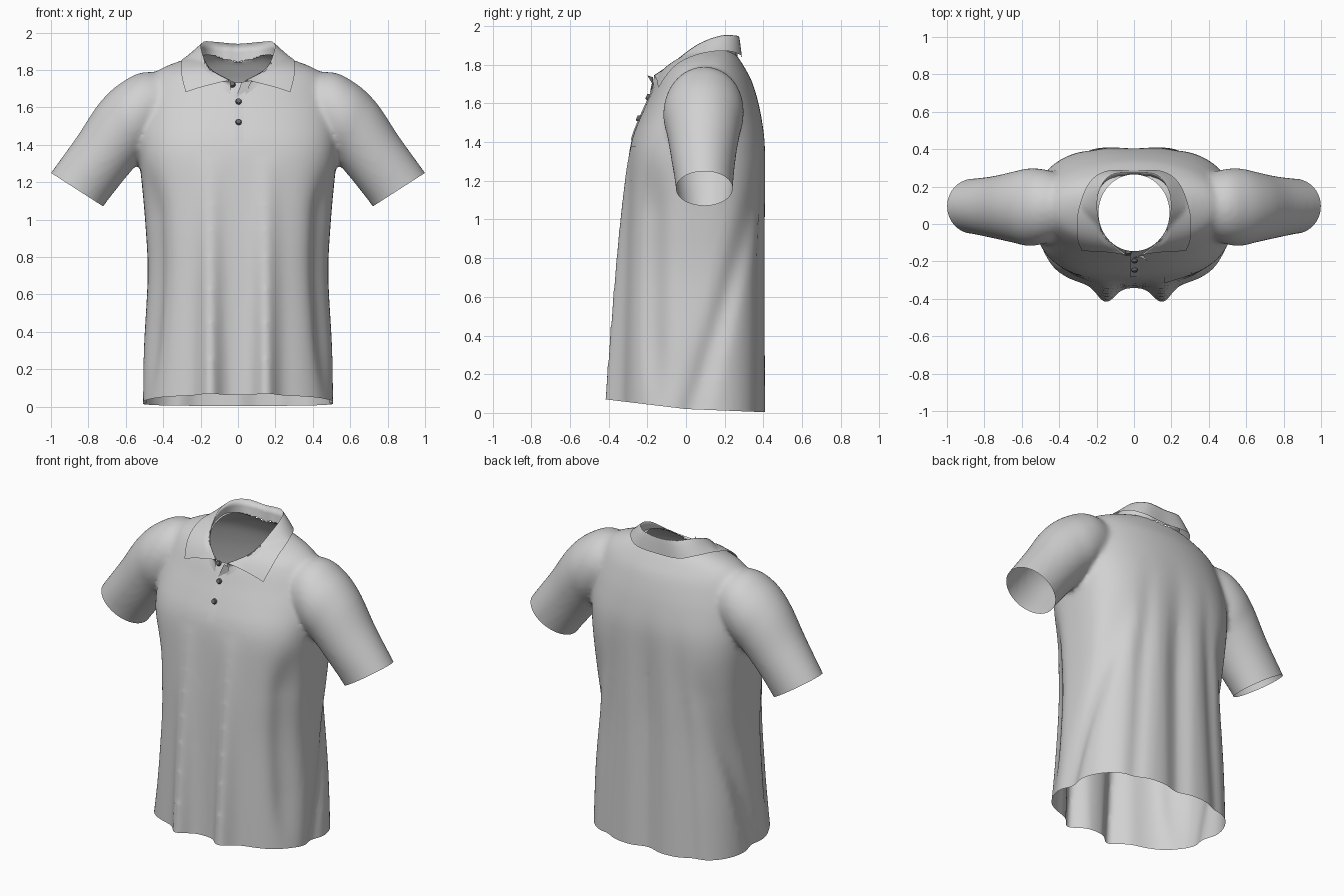
import bpy, bmesh, math
from mathutils import Vector, Matrix
from mathutils.bvhtree import BVHTree

cube = bpy.data.objects.get("Cube")
if cube:
    bpy.data.objects.remove(cube, do_unlink=True)


def material(name, rgb):
    m = bpy.data.materials.new(name)
    m.use_nodes = True
    m.diffuse_color = (*rgb, 1)
    m.node_tree.nodes["Principled BSDF"].inputs["Base Color"].default_value = (*rgb, 1)
    return m


FABRIC = material("light grey fabric", (0.64, 0.64, 0.64))
BUTTON = material("dark grey button", (0.14, 0.14, 0.14))


def make_object(name, bm, mat):
    mesh = bpy.data.meshes.new(name)
    bm.to_mesh(mesh)
    bm.free()
    mesh.shade_smooth()
    mesh.materials.append(mat)
    ob = bpy.data.objects.new(name, mesh)
    bpy.context.collection.objects.link(ob)
    return ob


def spline(points, t):
    """Point at t (0 to 1) on a smooth curve through tuples of any length."""
    n = len(points) - 1
    i = min(int(t * n), n - 1)
    u = t * n - i
    a, b, c, d = (points[max(0, min(n, i + k))] for k in (-1, 0, 1, 2))
    return [q + 0.5 * u * (r - p + u * (2 * p - 5 * q + 4 * r - s + u * (3 * (q - r) + s - p)))
            for p, q, r, s in zip(a, b, c, d)]


def skin(bm, rows, closed):
    """Quads between rows of points; closed rows also get end caps."""
    grid = [[bm.verts.new(p) for p in row] for row in rows]
    n = len(grid[0])
    for r, s in zip(grid, grid[1:]):
        for i in range(n if closed else n - 1):
            j = (i + 1) % n
            bm.faces.new((r[i], r[j], s[j], s[i]))
    if closed:
        bm.faces.new(grid[0][::-1])
        bm.faces.new(grid[-1])


def bump(d, width):
    return math.exp(-(d / width) ** 2)


def ramp(x):
    x = max(0, min(1, x))
    return x * x * (3 - 2 * x)


# Torso: height, half width, front, back
TORSO = [(-0.1, .52, -.345, .415), (0.3, .505, -.335, .412), (0.7, .483, -.325, .41),
         (1.0, .497, -.315, .412), (1.3, .525, -.298, .412), (1.42, .535, -.278, .407),
         (1.52, .535, -.24, .392), (1.62, .525, -.195, .37), (1.72, .495, -.15, .338),
         (1.79, .44, -.10, .30), (1.845, .32, -.02, .265), (1.885, .17, .08, .23)]


def torso_ring(t, count=160):
    z, w, front, back = spline(TORSO, t)
    power = 2 / (2.8 - 0.75 * ramp((z - 1.25) / 0.5))
    mid, half = (front + back) / 2, (back - front) / 2
    low = max(0, min(1, 1 - z / 1.35))
    drop = ramp((1.6 - z) / 0.8)
    ring = []
    for i in range(count):
        a = math.tau * i / count
        c, s = math.cos(a), math.sin(a)
        x = w * math.copysign(abs(c) ** power, c)
        y = mid + half * math.copysign(abs(s) ** power, s)
        # Hanging folds at the front, the back and the sides
        if s < 0:
            y -= 0.09 * low ** 0.8 * bump(abs(x) - 0.15, 0.06)
        else:
            y -= 0.035 * drop * bump(x, 0.07)
            y -= 0.02 * drop * bump(abs(x) - 0.3 + 0.06 * z, 0.05)
        side = min(1, abs(c) * 1.5) * ramp((1.35 - z) * 3)
        x *= 1 - side * (0.09 * bump(y + 0.17, 0.07) * ramp(z * 2 + 0.2)
                         + 0.06 * bump(y - 0.03 - 0.3 * z, 0.06))
        ring.append((x, y, z))
    return ring


# Sleeve: lower x, lower z, upper x, upper z, centre y, half depth
SLEEVE = [(.24, 1.50, .26, 1.74, .10, .12), (.42, 1.41, .48, 1.79, .095, .19),
          (.49, 1.35, .62, 1.735, .09, .208), (.54, 1.295, .74, 1.625, .09, .19),
          (.62, 1.2, .86, 1.445, .09, .167), (.72, 1.07, 1.0, 1.25, .095, .147),
          (.79, .96, 1.07, 1.14, .095, .145)]


def sleeve_ring(t, side, count=64):
    x0, z0, x1, z1, cy, dy = spline(SLEEVE, t)
    ring = []
    for i in range(count):
        a = math.tau * i / count
        k = 0.5 + 0.5 * math.cos(a)
        ring.append((side * (x0 + (x1 - x0) * k), cy + dy * math.sin(a), z0 + (z1 - z0) * k))
    return ring


# Merge torso and sleeves into one blended shell
bm = bmesh.new()
skin(bm, [torso_ring(i / 90) for i in range(91)], True)
for side in (-1, 1):
    skin(bm, [sleeve_ring(i / 36, side) for i in range(37)], True)
bmesh.ops.recalc_face_normals(bm, faces=bm.faces)
blank = make_object("shirt_blank", bm, FABRIC)
remesh = blank.modifiers.new("Merge", 'REMESH')
remesh.mode = 'VOXEL'
remesh.voxel_size = 0.015
smooth = blank.modifiers.new("Blend", 'SMOOTH')
smooth.iterations = 10
bm = bmesh.new()
bm.from_object(blank, bpy.context.evaluated_depsgraph_get())
bpy.data.objects.remove(blank, do_unlink=True)


def trim(faces, point, normal):
    verts = {v for f in faces for v in f.verts}
    edges = {e for f in faces for e in f.edges}
    bmesh.ops.bisect_plane(bm, geom=list(verts) + list(edges) + list(faces),
                           plane_co=point, plane_no=normal, clear_outer=True)


# Open the hem, raised at the front, and the cuffs
for slope in (-0.12, -0.04):
    trim([f for f in bm.faces if f.calc_center_median().z < 0.3], (0, 0, 0.02), (0, slope, -1))
for side in (-1, 1):
    sleeve = [f for f in bm.faces if f.calc_center_median().x * side > 0.58]
    trim(sleeve, (side * 0.86, 0, 1.16), (side * 0.54, 0, -0.84))


# Open the neck with a clean oval edge
def oval(p):
    return math.hypot(p.x / 0.19, (p.y - 0.06) / 0.205)


bmesh.ops.delete(bm, context='FACES', geom=[
    f for f in bm.faces if f.calc_center_median().z > 1.5 and oval(f.calc_center_median()) < 1])
for v in bm.verts:
    if v.is_boundary and v.co.z > 1.6:
        r = oval(v.co)
        v.co.x /= r
        v.co.y = 0.06 + (v.co.y - 0.06) / r
surface = BVHTree.FromBMesh(bm)
make_object("shirt_body", bm, FABRIC)

# Collar: fold line and leaf edge, from back centre to front tip
FOLD = [(0, .275, 1.94), (.12, .262, 1.95), (.185, .18, 1.95), (.195, .06, 1.905),
        (.15, -.07, 1.81), (.04, -.165, 1.745)]
LEAF = [(0, .285, 1.84), (.15, .283, 1.85), (.24, .22, 1.87), (.29, .1, 1.86),
        (.297, 0, 1.79), (.275, -.13, 1.675)]


def both_sides(half):
    return [(-x, y, z) for x, y, z in half[:0:-1]] + half


def collar_row(k, count=72):
    row = []
    for i in range(count + 1):
        t = i / count
        fold = Vector(spline(both_sides(FOLD), t))
        edge = Vector(spline(both_sides(LEAF), t))
        if k < 0:
            # Inner stand from the fold down to the neck edge
            spot = surface.find_nearest(fold - Vector((0, 0, 0.08)))[0]
            p = fold.lerp(spot, -k)
        else:
            # Leaf rolling over and down, resting on the shirt
            roll = Vector((fold.x + (edge.x - fold.x) * 0.45, fold.y + (edge.y - fold.y) * 0.45,
                           fold.z + (edge.z - fold.z) * 0.25))
            p = fold * (1 - k) ** 2 + roll * 2 * k * (1 - k) + edge * k * k
            if oval(p) > 1.08:
                spot, normal, _, _ = surface.find_nearest(p)
                if (p - spot).dot(normal) < 0.01:
                    p = spot + normal * 0.01
        row.append(p)
    return row


bm = bmesh.new()
skin(bm, [collar_row(k) for k in (-1, -0.5, 0, 0.08, 0.2, 0.35, 0.5, 0.65, 0.8, 0.9, 1)], False)
bmesh.ops.recalc_face_normals(bm, faces=bm.faces)
make_object("collar", bm, FABRIC)


def on_front(x, z, lift):
    spot, normal, _, _ = surface.ray_cast(Vector((x, -2, z)), Vector((0, 1, 0)))
    return spot + normal * lift, normal


# Thin panels laid on the chest, sinking into the shirt towards their left edge
def panel(name, x0, x1, z0, z1, lift, sink, steps=16):
    bm = bmesh.new()
    skin(bm, [[on_front(x0 + (x1 - x0) * i / steps, z0 + (z1 - z0) * j / steps,
                        lift - sink * i / steps)[0]
               for i in range(steps + 1)] for j in range(steps + 1)], False)
    make_object(name, bm, FABRIC)


panel("placket", -0.02, 0.05, 1.41, 1.7, 0.005, 0.007)
panel("chest_pocket", 0.16, 0.31, 1.2, 1.38, 0.002, 0)

# Turned-back corner of the open placket
bm = bmesh.new()
corners = [on_front(-0.012, 1.65, 0.006)[0], on_front(0.05, 1.69, 0.006)[0],
           Vector((0.075, -0.2, 1.745)), Vector((0.02, -0.17, 1.735))]
bm.faces.new([bm.verts.new(p) for p in corners])
make_object("placket_flap", bm, FABRIC)

# Buttons
for number, (x, z) in enumerate([(-0.03, 1.72), (0.003, 1.63), (0.003, 1.52)], 1):
    spot, normal = on_front(x, z, 0.009)
    bm = bmesh.new()
    place = Matrix.Translation(spot) @ normal.to_track_quat('Z', 'Y').to_matrix().to_4x4()
    bmesh.ops.create_cone(bm, cap_ends=True, segments=20, radius1=0.017, radius2=0.013,
                          depth=0.014, matrix=place)
    button = make_object(f"button_{number}", bm, BUTTON)
    bpy.ops.object.select_all(action='DESELECT')
    button.select_set(True)
    bpy.context.view_layer.objects.active = button
    bpy.ops.object.shade_smooth_by_angle(angle=math.radians(35))
